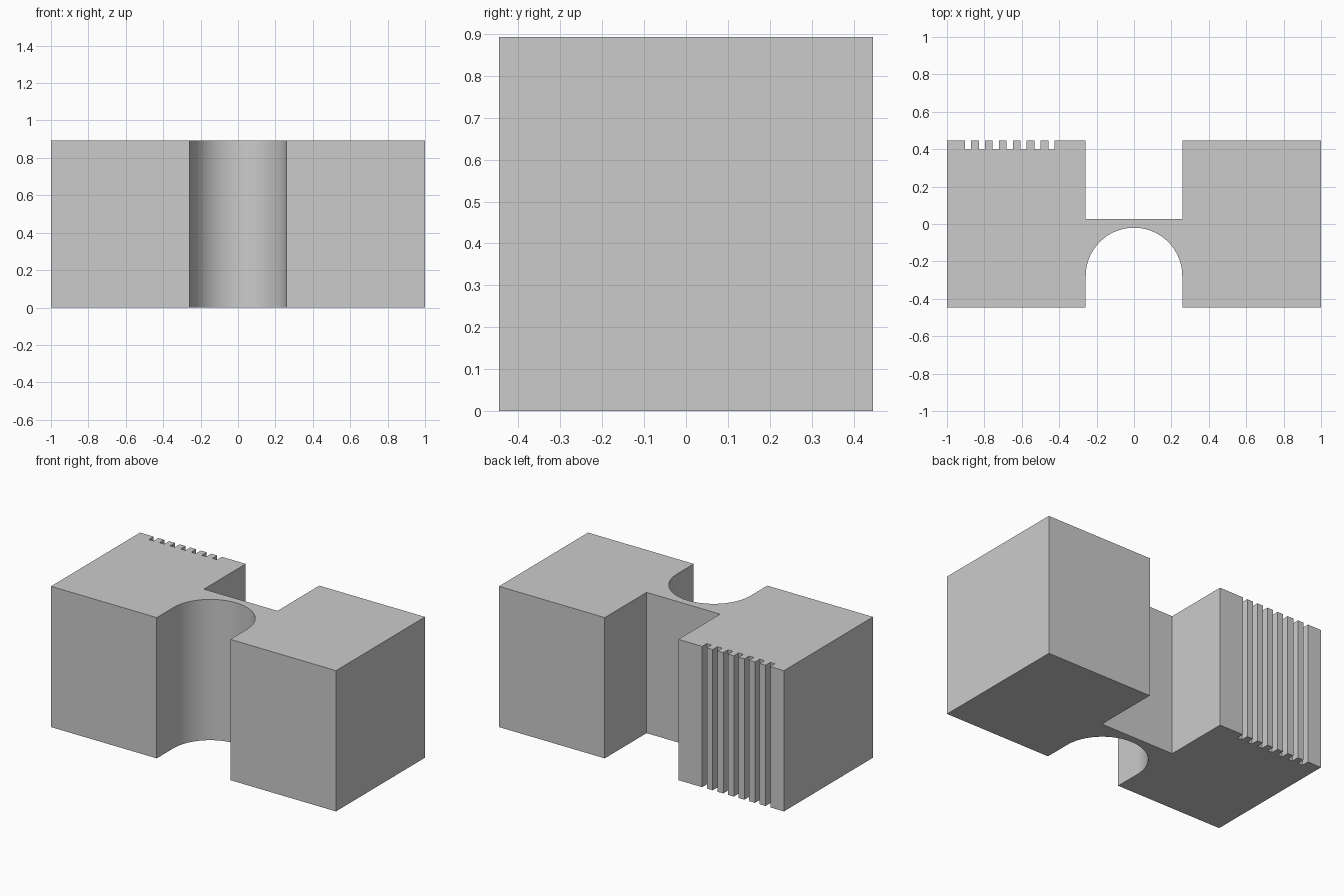
import bpy
import bmesh
import math

cube = bpy.data.objects.get("Cube")
if cube:
    bpy.data.objects.remove(cube, do_unlink=True)

HALF_LENGTH, HALF_DEPTH, HEIGHT = 1.0, 0.446, 0.893
RECESS = 0.258          # half width of the channels, also the arch radius
WEB_BACK, ARCH_TOP = 0.027, -0.02
SLOTS, SLOT_START, SLOT_PITCH, SLOT_WIDTH, SLOT_FLOOR = 7, -0.904, 0.0743, 0.033, 0.398
ARC_STEPS = 48

grey = bpy.data.materials.new("plain grey")
grey.use_nodes = True
colour = (0.6, 0.6, 0.6, 1)
grey.diffuse_color = colour
grey.node_tree.nodes["Principled BSDF"].inputs["Base Color"].default_value = colour

# Front edge with the round-ended channel, running left to right
outline = [(-HALF_LENGTH, -HALF_DEPTH), (-RECESS, -HALF_DEPTH)]
for i in range(ARC_STEPS + 1):
    angle = math.pi * (1 - i / ARC_STEPS)
    outline.append((RECESS * math.cos(angle),
                    ARCH_TOP - RECESS + RECESS * math.sin(angle)))
outline += [(RECESS, -HALF_DEPTH), (HALF_LENGTH, -HALF_DEPTH)]

# Back edge with the square channel
outline += [(HALF_LENGTH, HALF_DEPTH), (RECESS, HALF_DEPTH), (RECESS, WEB_BACK),
            (-RECESS, WEB_BACK), (-RECESS, HALF_DEPTH)]

# Row of narrow slots in the back of one block
for i in reversed(range(SLOTS)):
    start = SLOT_START + i * SLOT_PITCH
    end = start + SLOT_WIDTH
    outline += [(end, HALF_DEPTH), (end, SLOT_FLOOR),
                (start, SLOT_FLOOR), (start, HALF_DEPTH)]
outline.append((-HALF_LENGTH, HALF_DEPTH))

# Extrude the outline into the solid
bm = bmesh.new()
base = bm.faces.new([bm.verts.new((x, y, 0)) for x, y in outline])
extruded = bmesh.ops.extrude_face_region(bm, geom=[base], use_keep_orig=True)
top_verts = [g for g in extruded["geom"] if isinstance(g, bmesh.types.BMVert)]
bmesh.ops.translate(bm, verts=top_verts, vec=(0, 0, HEIGHT))
bmesh.ops.recalc_face_normals(bm, faces=bm.faces)
caps = [f for f in bm.faces if len(f.verts) > 4]
bmesh.ops.triangulate(bm, faces=caps)

mesh = bpy.data.meshes.new("channelled_block")
bm.to_mesh(mesh)
bm.free()
mesh.materials.append(grey)
block = bpy.data.objects.new("channelled_block", mesh)
bpy.context.collection.objects.link(block)

# Smooth the arch, keep the corners crisp
bpy.ops.object.select_all(action="DESELECT")
block.select_set(True)
bpy.context.view_layer.objects.active = block
bpy.ops.object.shade_smooth_by_angle(angle=math.radians(30))
